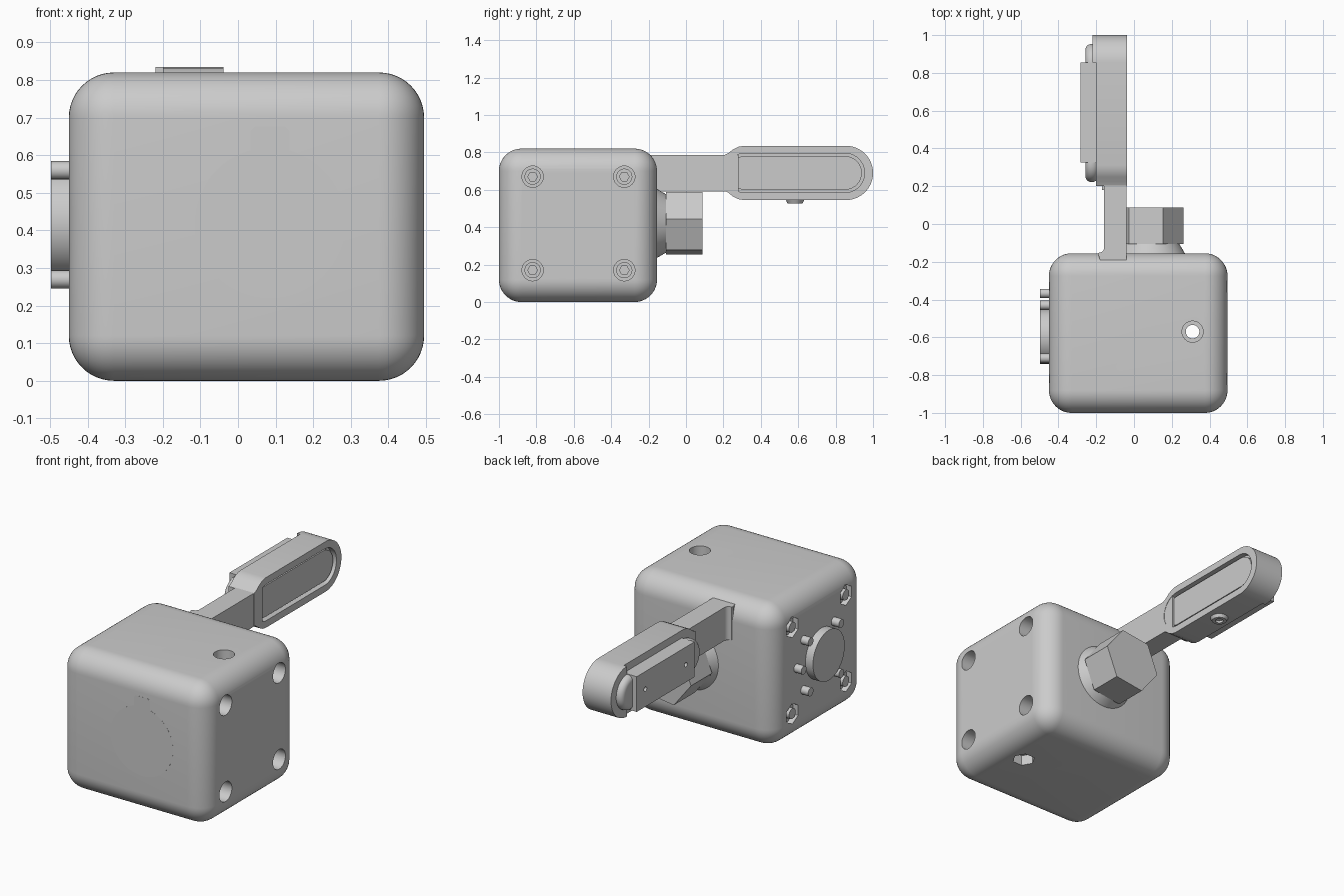
import bpy, bmesh
from math import pi, cos, sin, radians
from mathutils import Vector

if "Cube" in bpy.data.objects:
    bpy.data.objects.remove(bpy.data.objects["Cube"], do_unlink=True)

grey = bpy.data.materials.new("plain_grey")
grey.use_nodes = True
COLOUR = (0.6, 0.6, 0.6, 1)
grey.diffuse_color = COLOUR
grey.node_tree.nodes["Principled BSDF"].inputs["Base Color"].default_value = COLOUR


def circle(u, v, r, n=32, turn=0.0, sweep=2 * pi):
    """Points round a circle, or along an arc when sweep is shorter."""
    steps = n if sweep == 2 * pi else n - 1
    return [(u + r * cos(turn + sweep * i / steps), v + r * sin(turn + sweep * i / steps))
            for i in range(n)]


def stadium(u0, u1, v, r):
    """Slot outline with round ends centred on u0 and u1."""
    return circle(u1, v, r, 20, -pi / 2, pi) + circle(u0, v, r, 20, pi / 2, pi)


def place(axis, u, v, w):
    return {"X": (w, u, v), "Y": (u, w, v), "Z": (u, v, w)}[axis]


def prism(name, axis, lo, hi, outline, top=None):
    """Extrude an outline along an axis; top may be a different outline."""
    bm = bmesh.new()
    rings = [[bm.verts.new(place(axis, u, v, w)) for u, v in pts]
             for pts, w in ((outline, lo), (top or outline, hi))]
    bm.faces.new(rings[0])
    bm.faces.new(rings[1])
    n = len(outline)
    for i in range(n):
        j = (i + 1) % n
        bm.faces.new((rings[0][i], rings[0][j], rings[1][j], rings[1][i]))
    bmesh.ops.recalc_face_normals(bm, faces=bm.faces)
    mesh = bpy.data.meshes.new(name)
    bm.to_mesh(mesh)
    bm.free()
    mesh.materials.append(grey)
    ob = bpy.data.objects.new(name, mesh)
    bpy.context.scene.collection.objects.link(ob)
    return ob


def activate(ob):
    bpy.ops.object.select_all(action='DESELECT')
    ob.select_set(True)
    bpy.context.view_layer.objects.active = ob


def bevel(ob, width, segments):
    activate(ob)
    m = ob.modifiers.new("round", 'BEVEL')
    m.width, m.segments, m.limit_method = width, segments, 'ANGLE'
    bpy.ops.object.modifier_apply(modifier=m.name)


def cut(ob, *cutters):
    """Subtract the cutters and throw them away."""
    for c in cutters:
        c.hide_render = True
        activate(ob)
        m = ob.modifiers.new("cut", 'BOOLEAN')
        m.operation, m.solver, m.object = 'DIFFERENCE', 'EXACT', c
        bpy.ops.object.modifier_apply(modifier=m.name)
        bpy.data.objects.remove(c, do_unlink=True)


def rect(u0, u1, v0, v1):
    return [(u0, v0), (u1, v0), (u1, v1), (u0, v1)]


# Rounded housing block
body = prism("housing", "Z", 0, 0.82, rect(-0.45, 0.495, -1, -0.155))
bevel(body, 0.12, 12)

# Through bolts: counterbores on the left side, hex pockets on the right side
for y in (-0.82, -0.33):
    for z in (0.17, 0.67):
        cut(body, prism("bore", "X", 0.36, 0.6, circle(y, z, 0.057)),
            prism("pocket", "X", -0.6, -0.39, circle(y, z, 0.06, 6, pi / 6)))
        head = prism("bolt_head", "X", 0.34, 0.42, circle(y, z, 0.043))
        cut(head, prism("socket", "X", 0.38, 0.5, circle(y, z, 0.026, 6)))
        prism("bolt_nut", "X", -0.42, -0.38, circle(y, z, 0.054, 6, pi / 6))
        prism("bolt_tip", "X", -0.45, -0.38, circle(y, z, 0.03))

# Vertical hole: counterbore on top, hex pocket underneath
HX, HY = 0.31, -0.57
cut(body, prism("through_hole", "Z", -0.1, 0.9, circle(HX, HY, 0.036)),
    prism("top_bore", "Z", 0.72, 0.9, circle(HX, HY, 0.056)),
    prism("bottom_pocket", "Z", -0.1, 0.06, circle(HX, HY, 0.062, 6)))

# Keyed shaft end lying flush in the front face
CX, CZ = 0.085, 0.42
prism("shaft_end", "Y", -1.0004, -0.99, circle(CX, CZ, 0.2, 64))
prism("shaft_key", "Y", -1.0005, -0.99,
      [(CX - 0.052, 0.58), (CX + 0.052, 0.58), (CX + 0.052, 0.665), (CX + 0.04, 0.677),
       (CX - 0.04, 0.677), (CX - 0.052, 0.665)])

# Conical collar and hexagonal nut on the back
prism("collar", "Y", -0.16, -0.105, circle(CX, CZ, 0.187, 48), circle(CX, CZ, 0.155, 48))
prism("hex_nut", "Y", -0.106, 0.087, circle(CX, CZ, 0.18, 6, radians(8)))

# Round button and dowel pins on the right side
prism("button", "X", -0.498, -0.44, circle(-0.595, CZ, 0.145, 64))
for y, z in ((-0.43, 0.56), (-0.43, 0.27), (-0.71, 0.56), (-0.71, 0.27), (-0.367, 0.42)):
    prism("dowel_pin", "X", -0.498, -0.44, circle(y, z, 0.024, 24))

# Arm neck, flared where it leaves the housing
flare = circle(-0.185, -0.125, 0.027, 8, -pi / 2, pi / 2)
prism("arm_neck", "Z", 0.592, 0.785,
      [(-0.04, 0.28), (-0.16, 0.28)] + flare[::-1] + [(-0.19, -0.16), (-0.16, -0.25), (-0.04, -0.25)])

# Arm head with rounded far end and shouldered near end
ZC, R = 0.69, 0.145
shoulder = [(0.28, 0.14), (0.25, 0.125), (0.225, 0.105), (0.2, 0.093)]
outline = (circle(0.855, ZC, R, 32, -pi / 2, pi) + [(0.31, ZC + R)]
           + [(y, ZC + d) for y, d in shoulder]
           + [(y, ZC - d) for y, d in shoulder[::-1]] + [(0.31, ZC - R)])
arm = prism("arm_head", "X", -0.2, -0.038, outline)
cut(arm, prism("slot", "X", -0.07, 0.1, stadium(0.315, 0.85, ZC, 0.105)))
prism("slot_insert", "X", -0.08, -0.05, stadium(0.315, 0.85, ZC, 0.09))
prism("arm_end_lip", "X", -0.22, -0.19,
      circle(0.855, ZC, R, 32, -pi / 2, pi))
prism("neck_step", "X", -0.17, -0.1, rect(0.18, 0.23, 0.61, 0.77))

# Rounded pad and drilled plate on the right side of the arm
pad = prism("arm_pad", "X", -0.257, -0.19, stadium(0.322, 0.853, ZC, 0.1))
bevel(pad, 0.03, 5)
plate = prism("cover_plate", "X", -0.283, -0.19, rect(0.325, 0.855, 0.588, 0.792))
cut(plate, *[prism("drill", "X", -0.4, -0.24, circle(0.59 + s * 0.185, ZC, 0.013, 16))
             for s in (-1, 1)])

# Small drilled boss under the arm
boss = prism("boss", "Z", 0.527, 0.56, circle(-0.12, 0.583, 0.04), circle(-0.12, 0.583, 0.056))
cut(boss, prism("boss_hole", "Z", 0.5, 0.54, circle(-0.12, 0.583, 0.022)))

# Smooth curved faces, keep edges crisp
for ob in bpy.context.scene.objects:
    if ob.type == 'MESH' and grey.name in ob.data.materials:
        activate(ob)
        bpy.ops.object.shade_smooth_by_angle(angle=radians(30))
